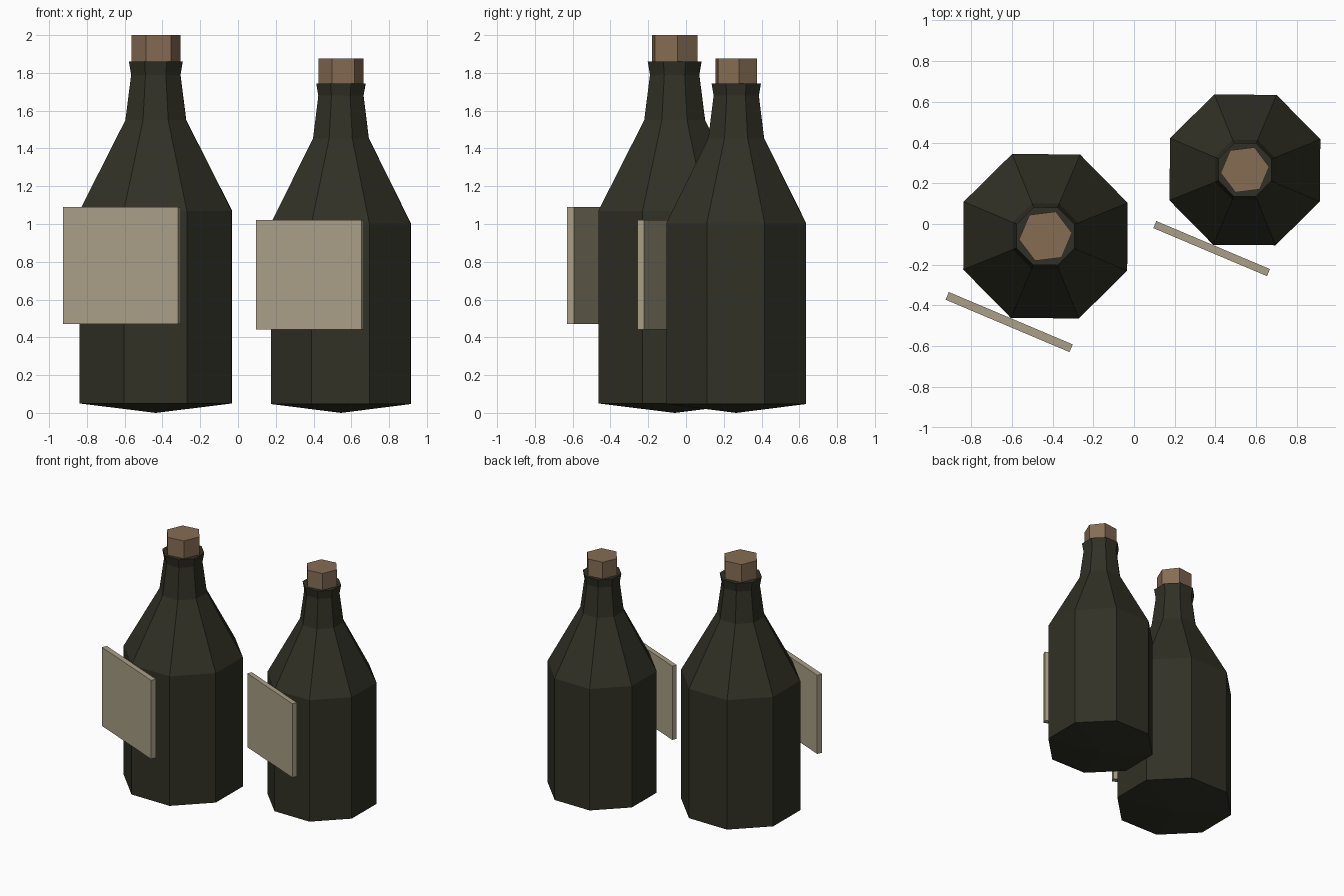
import bpy, bmesh, math
from mathutils import Matrix

cube = bpy.data.objects.get("Cube")
if cube:
    bpy.data.objects.remove(cube, do_unlink=True)

TURN = -0.4  # both bottles share the same twist


def material(name, rgb):
    m = bpy.data.materials.new(name)
    m.use_nodes = True
    m.diffuse_color = (*rgb, 1)
    bsdf = m.node_tree.nodes["Principled BSDF"]
    bsdf.inputs["Base Color"].default_value = (*rgb, 1)
    bsdf.inputs["Roughness"].default_value = 0.8
    return m


glass = material("dark olive glass", (0.030, 0.030, 0.019))
cork = material("cork brown", (0.238, 0.152, 0.088))
paper = material("label beige", (0.402, 0.352, 0.243))


def add_object(name, bm, mat, place):
    bmesh.ops.recalc_face_normals(bm, faces=bm.faces)
    mesh = bpy.data.meshes.new(name)
    bm.to_mesh(mesh)
    bm.free()
    mesh.materials.append(mat)
    ob = bpy.data.objects.new(name, mesh)
    ob.matrix_world = place
    bpy.context.collection.objects.link(ob)


def lathe(profile, sides):
    """Revolve (radius, z) points, starting and ending on the axis."""
    bm = bmesh.new()
    verts = [bm.verts.new((r, 0, z)) for r, z in profile]
    edges = [bm.edges.new(pair) for pair in zip(verts, verts[1:])]
    bmesh.ops.spin(bm, geom=verts + edges, cent=(0, 0, 0), axis=(0, 0, 1),
                   angle=math.tau, steps=sides, use_merge=True)
    bmesh.ops.remove_doubles(bm, verts=bm.verts, dist=1e-4)
    bmesh.ops.rotate(bm, verts=bm.verts, matrix=Matrix.Rotation(math.pi / 2, 3, "Z"))
    return bm


# Shallow pointed base, body, shoulder, neck and flared lip
BOTTLE = [(0, 0), (0.436, 0.05), (0.436, 1.07), (0.174, 1.55),
          (0.141, 1.79), (0.154, 1.86), (0, 1.86)]
STOPPER = [(0, 1.82), (0.131, 1.82), (0.131, 2.0), (0, 2.0)]


def build_bottle(prefix, x, y, width, height):
    place = (Matrix.Translation((x, y, 0)) @ Matrix.Rotation(TURN, 4, "Z")
             @ Matrix.Diagonal((width, width, height, 1)))
    add_object(prefix + "_bottle", lathe(BOTTLE, 8), glass, place)
    add_object(prefix + "_cork", lathe(STOPPER, 6), cork, place)

    # Label board standing just off the front of the bottle
    bm = bmesh.new()
    bmesh.ops.create_cube(bm, size=1, matrix=Matrix.Translation((0, -0.458, 0.78))
                          @ Matrix.Diagonal((0.661, 0.041, 0.62, 1)))
    add_object(prefix + "_label", bm, paper, place)


build_bottle("large", -0.435, -0.06, 1, 1)
build_bottle("small", 0.545, 0.266, 0.917, 0.938)
